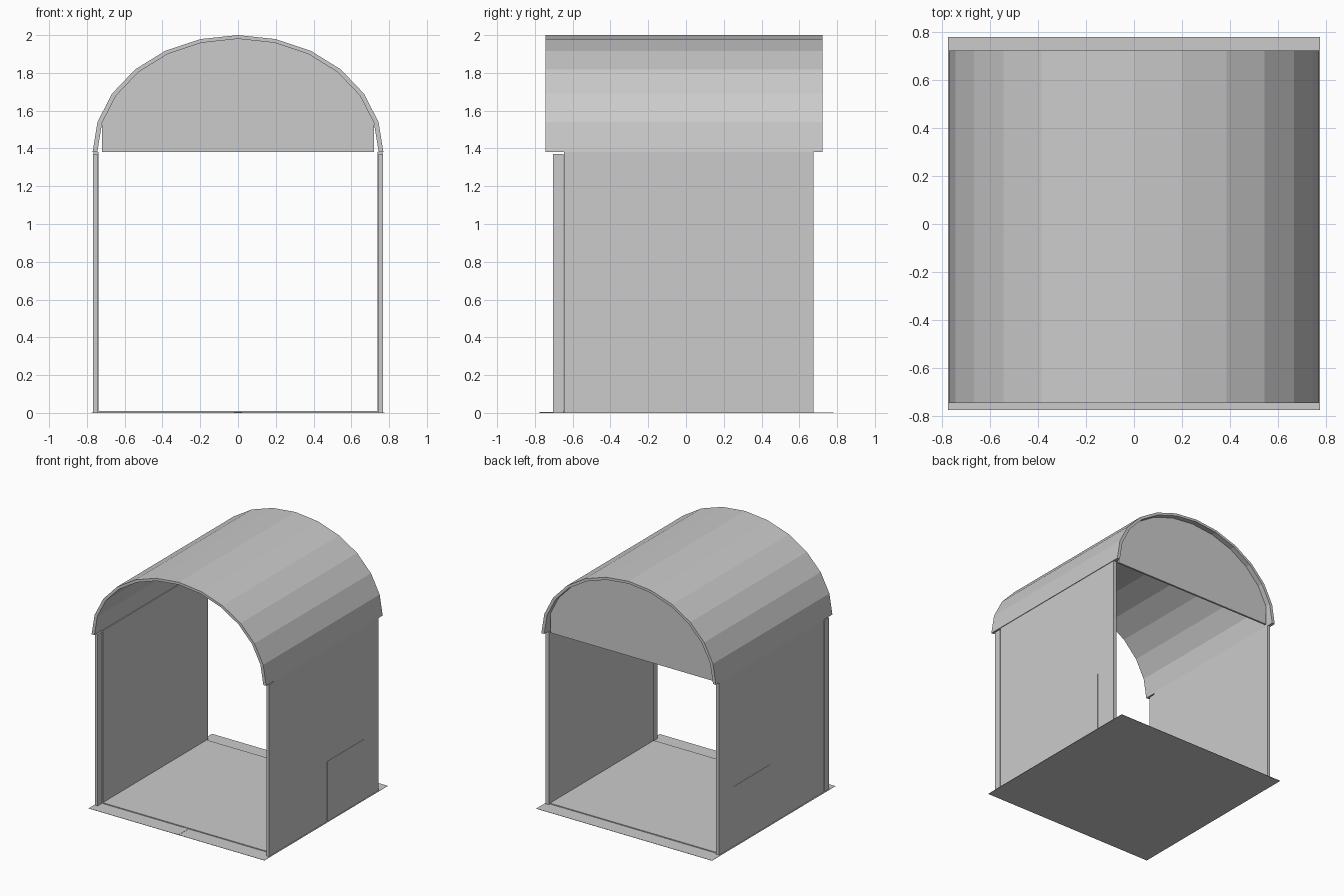
import bpy
import bmesh
import math

cube = bpy.data.objects.get("Cube")
if cube:
    bpy.data.objects.remove(cube, do_unlink=True)

grey = bpy.data.materials.new("light_grey")
grey.use_nodes = True
colour = (0.6, 0.6, 0.6, 1)
grey.diffuse_color = colour
grey.node_tree.nodes["Principled BSDF"].inputs["Base Color"].default_value = colour

EAVE = 1.38
SEGMENTS = 12


def add_object(name, bm):
    bmesh.ops.recalc_face_normals(bm, faces=bm.faces)
    mesh = bpy.data.meshes.new(name)
    bm.to_mesh(mesh)
    bm.free()
    mesh.materials.append(grey)
    obj = bpy.data.objects.new(name, mesh)
    bpy.context.collection.objects.link(obj)
    return obj


def box(name, x, y, z):
    """Box from (low, high) ranges along each axis."""
    bm = bmesh.new()
    bmesh.ops.create_cube(bm, size=1)
    for v in bm.verts:
        for axis, (low, high) in enumerate((x, y, z)):
            v.co[axis] = low if v.co[axis] < 0 else high
    return add_object(name, bm)


def pair(name, x, y, z):
    """The same box on both sides of the model."""
    box("left_" + name, x, y, z)
    box("right_" + name, (-x[1], -x[0]), y, z)


def extrude(name, outline, front, back):
    """Extrude an x-z outline from front to back."""
    bm = bmesh.new()
    face = bm.faces.new([bm.verts.new((x, front, z)) for x, z in outline])
    result = bmesh.ops.extrude_face_region(bm, geom=[face])
    moved = [g for g in result["geom"] if isinstance(g, bmesh.types.BMVert)]
    bmesh.ops.translate(bm, verts=moved, vec=(0, back - front, 0))
    return add_object(name, bm)


def arch(half_width, height):
    angles = [math.pi * i / SEGMENTS for i in range(SEGMENTS + 1)]
    return [(half_width * math.cos(a), EAVE + height * math.sin(a)) for a in angles]


# Ground sheet, raised inner floor and centre tab
box("ground_sheet", (-0.775, 0.775), (-0.775, 0.78), (0, 0.002))
box("inner_floor", (-0.74, 0.74), (-0.65, 0.66), (0, 0.009))
box("front_tab", (-0.02, 0.02), (-0.775, -0.65), (0.001, 0.004))

# Side walls, front posts and low side panels
pair("wall", (0.738, 0.765), (-0.645, 0.675), (0, EAVE))
pair("front_post", (0.744, 0.768), (-0.705, -0.648), (0, 1.37))
pair("side_panel", (0.76, 0.767), (0.03, 0.49), (0, 0.48))

# Arched roof shell
outer = arch(0.77, 0.62)
inner = arch(0.745, 0.6)
extrude("arched_roof", outer + inner[::-1], -0.745, 0.723)

# Rear gable with upright lower sides
gable = inner[1:-1]
gable = [(gable[0][0], EAVE)] + gable + [(gable[-1][0], EAVE)]
extrude("rear_gable", gable, 0.665, 0.68)
